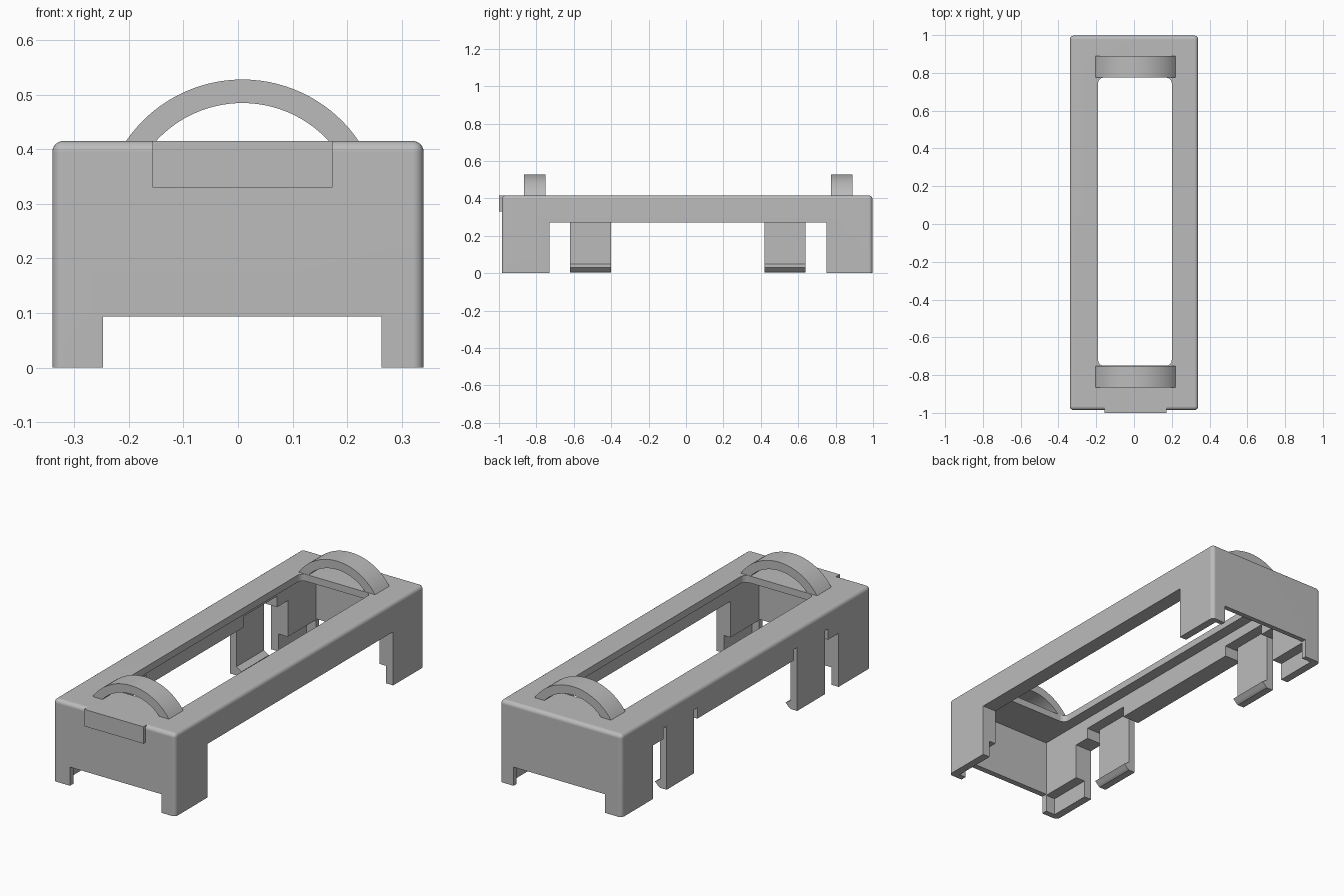
import bpy, bmesh, math

cube = bpy.data.objects.get("Cube")
if cube:
    bpy.data.objects.remove(cube, do_unlink=True)

grey = bpy.data.materials.new("plain grey")
grey.use_nodes = True
COLOUR = (0.5, 0.5, 0.5, 1)
grey.diffuse_color = COLOUR
grey.node_tree.nodes["Principled BSDF"].inputs["Base Color"].default_value = COLOUR


def finish(name, bm):
    bmesh.ops.recalc_face_normals(bm, faces=bm.faces)
    mesh = bpy.data.meshes.new(name)
    bm.to_mesh(mesh)
    bm.free()
    mesh.materials.append(grey)
    obj = bpy.data.objects.new(name, mesh)
    bpy.context.collection.objects.link(obj)
    return obj


def box(name, xs, ys, zs, radius=0, rounded=lambda e: False):
    """Box from axis ranges, with chosen edges rounded."""
    bm = bmesh.new()
    bmesh.ops.create_cube(bm, size=1)
    for v in bm.verts:
        v.co = [r[0] if c < 0 else r[1] for c, r in zip(v.co, (xs, ys, zs))]
    if radius:
        bmesh.ops.bevel(bm, geom=[e for e in bm.edges if rounded(e)], offset=radius,
                        segments=6, profile=0.5, affect='EDGES')
    return finish(name, bm)


def prism(name, outline, ys):
    """Extrude an (x, z) outline along y."""
    bm = bmesh.new()
    face = bm.faces.new([bm.verts.new((x, ys[0], z)) for x, z in outline])
    new = bmesh.ops.extrude_face_region(bm, geom=[face])["geom"]
    verts = [g for g in new if isinstance(g, bmesh.types.BMVert)]
    bmesh.ops.translate(bm, verts=verts, vec=(0, ys[1] - ys[0], 0))
    return finish(name, bm)


def vertical(e):
    a, b = (v.co for v in e.verts)
    return abs(a.z - b.z) > 0.01


def smooth(obj):
    bpy.ops.object.select_all(action='DESELECT')
    obj.select_set(True)
    bpy.context.view_layer.objects.active = obj
    bpy.ops.object.shade_smooth_by_angle(angle=math.radians(30))


LEFT, RIGHT = -0.34, 0.34
FRONT, BACK, TOP = -0.985, 0.997, 0.415
INNER = (-0.247, 0.263)
UNDER = -0.1
CLIPS = {"front": (-0.62, -0.40), "back": (0.42, 0.64)}

# Outer shell, rounded on the upright and top edges
body = box("body", (LEFT, RIGHT), (FRONT, BACK), (0, TOP), 0.02,
           lambda e: vertical(e) or all(v.co.z > 0.3 for v in e.verts))

# Cavity, top opening, side and end openings, leg rebates, clip slots
cutters = [
    box("cavity", INNER, (-0.955, 0.972), (UNDER, 0.38)),
    box("top_opening", (-0.19, 0.20), (-0.75, 0.775), (0.2, 0.6), 0.03, vertical),
    box("side_opening", (-0.5, 0.5), (-0.73, 0.75), (UNDER, 0.27)),
    box("end_opening", INNER, (-1.2, 1.2), (UNDER, 0.094)),
    box("leg_rebate", (-0.30, 0.30), (-0.955, 0.972), (UNDER, 0.088)),
]
for y0, y1 in CLIPS.values():
    cutters.append(box("clip_slot", (-0.5, -0.2), (y0 - 0.025, y1 + 0.025), (UNDER, 0.325)))

bpy.context.view_layer.objects.active = body
for cutter in cutters:
    cutter.hide_render = True
    mod = body.modifiers.new("cut", 'BOOLEAN')
    mod.operation = 'DIFFERENCE'
    mod.solver = 'EXACT'
    mod.object = cutter
    bpy.ops.object.modifier_apply(modifier=mod.name)
    bpy.data.objects.remove(cutter, do_unlink=True)
smooth(body)
body.modifiers.new("even_normals", 'WEIGHTED_NORMAL').keep_sharp = True

# Snap clips with an inward hook, on one side only
face_x = LEFT + 0.037
for end, ys in CLIPS.items():
    prism(end + "_clip", [(LEFT, 0.325), (LEFT, 0.005), (face_x, 0.005), (face_x + 0.01, 0.012),
                          (face_x + 0.028, 0.03), (face_x + 0.022, 0.034),
                          (face_x, 0.048), (face_x, 0.325)], ys)

# Arched straps standing on the top
CENTRE_X, CENTRE_Z, STEPS = 0.008, 0.27, 32


def arc(radius, foot):
    start = math.asin((foot - CENTRE_Z) / radius)
    angles = [start + (math.pi - 2 * start) * i / STEPS for i in range(STEPS + 1)]
    return [(CENTRE_X + radius * math.cos(a), CENTRE_Z + radius * math.sin(a)) for a in angles]


for end, ys in {"front": (-0.865, -0.751), "back": (0.776, 0.89)}.items():
    strap = prism(end + "_strap", arc(0.2576, TOP - 0.003) + arc(0.2145, TOP - 0.003)[::-1], ys)
    smooth(strap)

# Raised tab on the front
box("front_tab", (-0.157, 0.173), (-1.0, FRONT + 0.02), (0.33, TOP))
